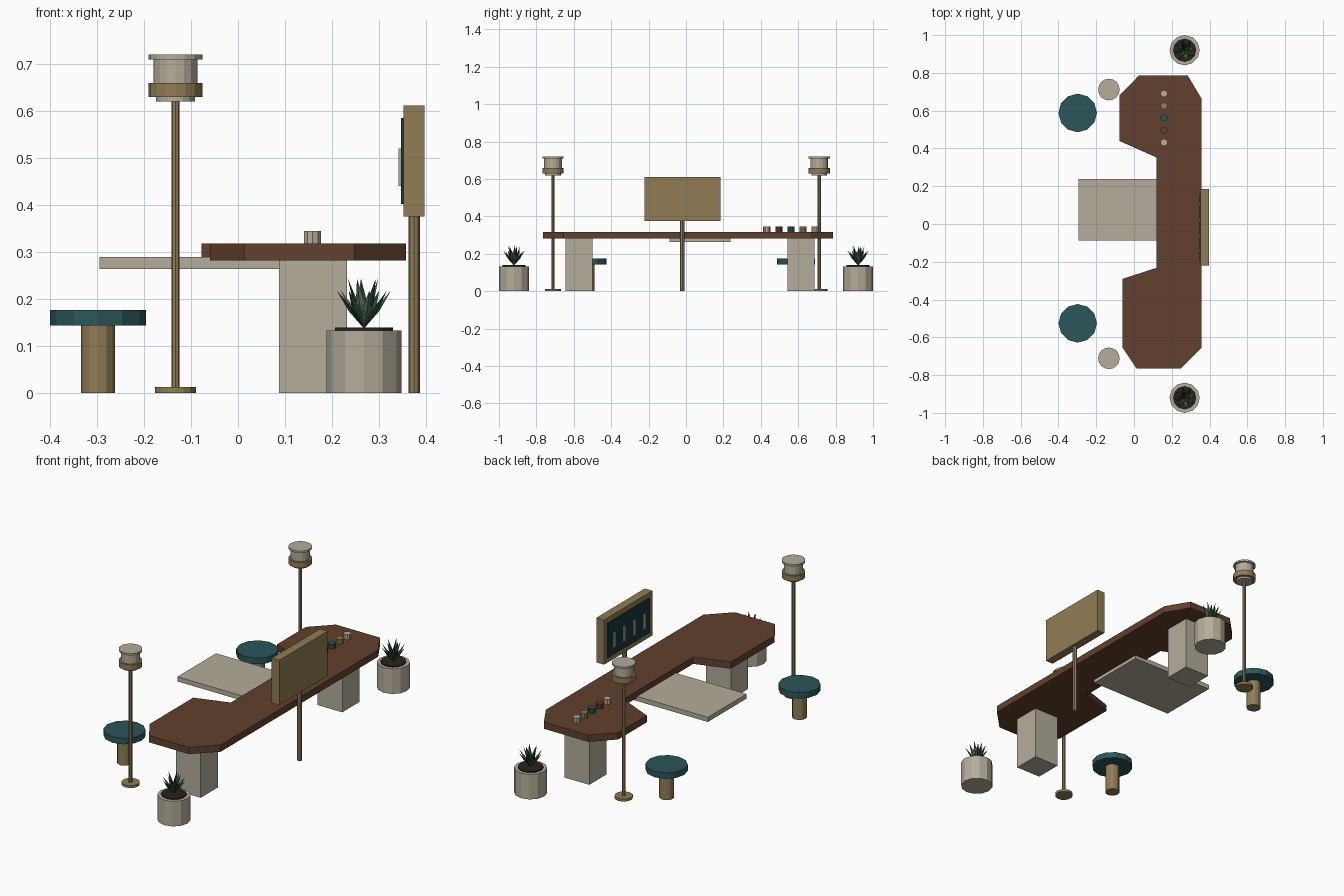
import bpy, bmesh, math
from mathutils import Matrix, Vector

if "Cube" in bpy.data.objects:
    bpy.data.objects.remove(bpy.data.objects["Cube"])


def mat(name, r, g, b):
    m = bpy.data.materials.new(name)
    lin = [(c / 255 / 12.92) if c < 10 else ((c / 255 + 0.055) / 1.055) ** 2.4 for c in (r, g, b)]
    m.diffuse_color = (*lin, 1)
    m.use_nodes = True
    m.node_tree.nodes["Principled BSDF"].inputs["Base Color"].default_value = m.diffuse_color
    return m


WOOD = mat("brown wood", 98, 64, 45)
STONE = mat("beige stone", 181, 173, 156)
BRASS = mat("brass", 145, 125, 86)
TEAL = mat("teal", 43, 86, 90)
SCREEN = mat("dark teal", 27, 54, 59)
SOIL = mat("soil", 42, 34, 29)
LEAF = mat("leaf green", 40, 74, 54)
SAGE = mat("sage green", 84, 108, 82)


def finish(name, bm, *mats):
    bmesh.ops.recalc_face_normals(bm, faces=bm.faces)
    me = bpy.data.meshes.new(name)
    bm.to_mesh(me)
    bm.free()
    for m in mats:
        me.materials.append(m)
    ob = bpy.data.objects.new(name, me)
    bpy.context.collection.objects.link(ob)
    return ob


def box(name, m, x0, x1, y0, y1, z0, z1):
    bm = bmesh.new()
    bmesh.ops.create_cube(bm, size=1)
    bmesh.ops.scale(bm, vec=(x1 - x0, y1 - y0, z1 - z0), verts=bm.verts)
    bmesh.ops.translate(bm, vec=((x0 + x1) / 2, (y0 + y1) / 2, (z0 + z1) / 2), verts=bm.verts)
    return finish(name, bm, m)


def cyl(name, m, x, y, r, z0, z1, sides=12):
    bm = bmesh.new()
    bmesh.ops.create_cone(bm, cap_ends=True, segments=sides, radius1=r, radius2=r, depth=z1 - z0,
                          matrix=Matrix.Translation((x, y, (z0 + z1) / 2)))
    return finish(name, bm, m)


# Counter top: one outline extruded
outline = [(0.025, 0.785), (0.285, 0.785), (0.357, 0.665), (0.357, -0.655), (0.248, -0.765),
           (0.013, -0.765), (-0.06, -0.655), (-0.06, -0.29), (0.12, -0.232), (0.12, 0.352),
           (-0.078, 0.44), (-0.078, 0.68)]
bm = bmesh.new()
face = bm.faces.new([bm.verts.new((x, y, 0.282)) for x, y in outline])
ext = bmesh.ops.extrude_face_region(bm, geom=[face], use_keep_orig=True)
bmesh.ops.translate(bm, vec=(0, 0, 0.036), verts=[v for v in ext["geom"] if isinstance(v, bmesh.types.BMVert)])
finish("counter_top", bm, WOOD)

# Supports and low shelf
box("counter_support_left", STONE, 0.087, 0.232, -0.644, -0.5, 0, 0.282)
box("counter_support_right", STONE, 0.087, 0.232, 0.543, 0.687, 0, 0.282)
box("low_shelf", STONE, -0.295, 0.19, -0.087, 0.238, 0.264, 0.289)

# Sign on a post, with a screen and bars
box("sign_board", BRASS, 0.352, 0.397, -0.221, 0.185, 0.375, 0.612)
cyl("sign_post", BRASS, 0.375, -0.02, 0.012, 0, 0.375, 8)
box("sign_screen", SCREEN, 0.347, 0.353, -0.195, 0.16, 0.402, 0.585)
for i in range(4):
    y = -0.018 + (i - 1.5) * 0.083
    box("sign_bar", STONE, 0.342, 0.348, y - 0.009, y + 0.009, 0.44, 0.52)

# Cups in a row
for i, m in enumerate((STONE, WOOD, TEAL, BRASS, STONE)):
    cyl("cup", m, 0.159, 0.432 + i * 0.0645, 0.019, 0.318, 0.345, 10)

# Stools
for y in (0.588, -0.526):
    cyl("stool_post", BRASS, -0.298, y, 0.036, 0, 0.144)
    cyl("stool_seat", TEAL, -0.298, y, 0.102, 0.144, 0.176)

# Floor lamps
for y in (0.712, -0.711):
    for name, m, r, z0, z1, n in (("lamp_base", BRASS, 0.044, 0, 0.013, 16),
                                  ("lamp_pole", BRASS, 0.009, 0.013, 0.62, 8),
                                  ("lamp_collar", STONE, 0.042, 0.62, 0.63, 16),
                                  ("lamp_band", BRASS, 0.057, 0.63, 0.66, 16),
                                  ("lamp_shade", STONE, 0.047, 0.66, 0.71, 16),
                                  ("lamp_cap", STONE, 0.057, 0.71, 0.72, 16)):
        cyl(name, m, -0.133, y, r, z0, z1, n)


# Spiky plant: flattened diamond blades leaning outward in two rings
def plant(x, y):
    bm = bmesh.new()
    for count, tilt, length, turn in ((8, 36, 0.1, 0.2), (5, 18, 0.112, 0.5)):
        for i in range(count):
            place = (Matrix.Translation((x, y, 0.137))
                     @ Matrix.Rotation(turn + i * math.tau / count, 4, "Z")
                     @ Matrix.Rotation(math.radians(tilt), 4, "Y"))
            mid = [bm.verts.new(place @ Vector(p)) for p in
                   ((0.005, 0, length * 0.5), (0, 0.011, length * 0.5),
                    (-0.005, 0, length * 0.5), (0, -0.011, length * 0.5))]
            root = bm.verts.new(place @ Vector((0, 0, 0)))
            tip = bm.verts.new(place @ Vector((0, 0, length)))
            for k in range(4):
                for end in (root, tip):
                    f = bm.faces.new((mid[k], mid[(k + 1) % 4], end))
                    f.material_index = 1 if i % 3 == 0 else 0
    finish("plant_leaves", bm, LEAF, SAGE)


for y in (0.92, -0.92):
    cyl("planter", STONE, 0.268, y, 0.08, 0, 0.133)
    cyl("planter_soil", SOIL, 0.268, y, 0.062, 0.132, 0.139)
    plant(0.268, y)
